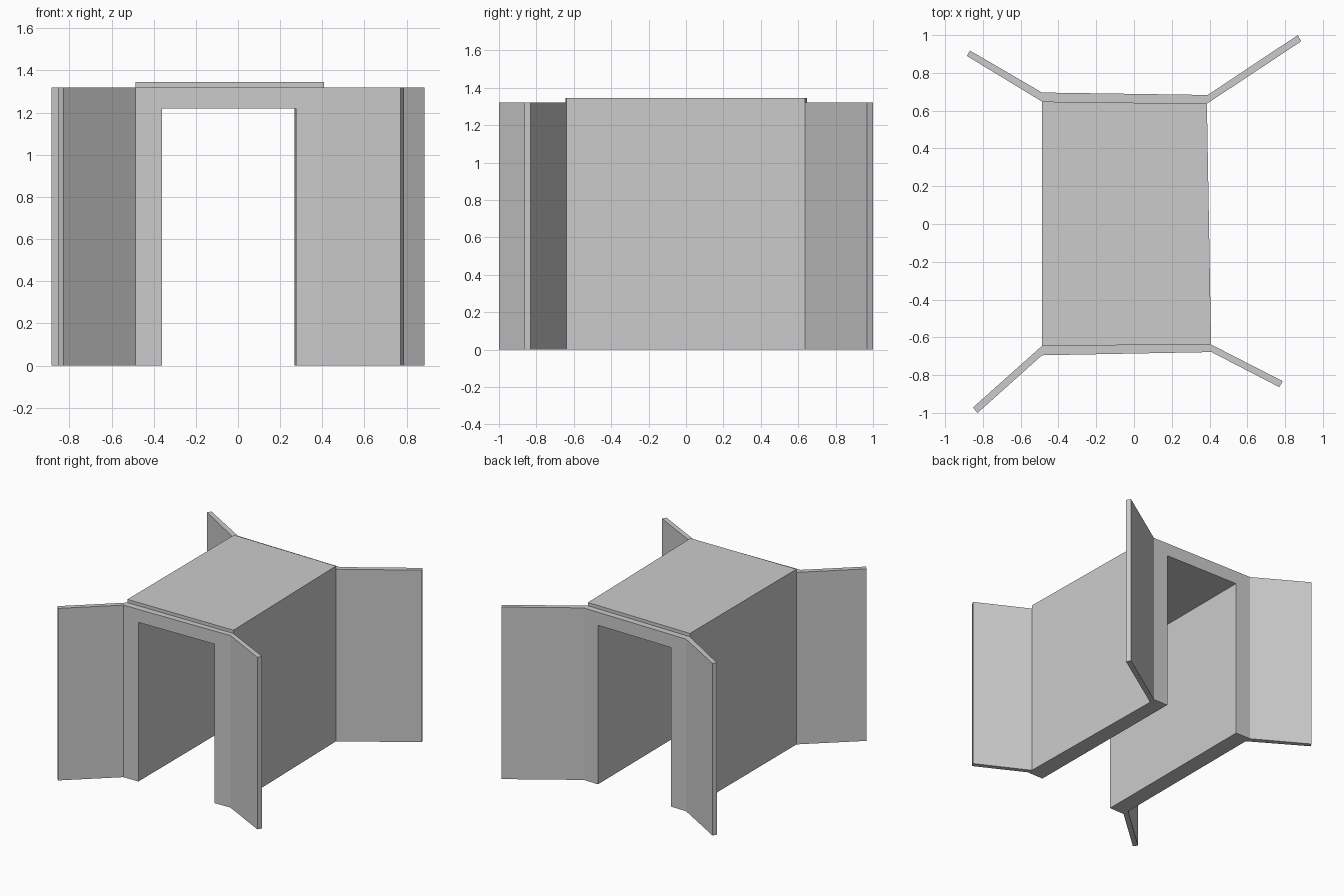
import bpy, bmesh

if "Cube" in bpy.data.objects:
    bpy.data.objects.remove(bpy.data.objects["Cube"])


def prism(name, plan, z0, z1):
    """Extrude a plan outline from z0 up to z1."""
    bm = bmesh.new()
    face = bm.faces.new([bm.verts.new((x, y, z0)) for x, y in plan])
    out = bmesh.ops.extrude_face_region(bm, geom=[face])
    top = [v for v in out["geom"] if isinstance(v, bmesh.types.BMVert)]
    bmesh.ops.translate(bm, verts=top, vec=(0, 0, z1 - z0))
    bmesh.ops.recalc_face_normals(bm, faces=bm.faces[:])
    mesh = bpy.data.meshes.new(name)
    bm.to_mesh(mesh)
    bm.free()
    obj = bpy.data.objects.new(name, mesh)
    bpy.context.collection.objects.link(obj)
    return obj


# Barrel of the culvert, slightly skewed in plan
parts = [prism("culvert_barrel",
               [(-0.487, -0.645), (0.408, -0.638), (0.386, 0.637), (-0.487, 0.648)],
               0, 1.345)]

# Headwalls with their splayed wing walls, one outline per end
parts.append(prism("front_headwall",
                   [(-0.828, -1.0), (-0.487, -0.695), (0.41, -0.678), (0.77, -0.864),
                    (0.787, -0.832), (0.408, -0.638), (-0.487, -0.645), (-0.853, -0.972)],
                   0, 1.32))
parts.append(prism("back_headwall",
                   [(-0.885, 0.89), (-0.487, 0.648), (0.386, 0.637), (0.885, 0.967),
                    (0.867, 1.0), (0.39, 0.683), (-0.487, 0.696), (-0.868, 0.918)],
                   0, 1.32))

# Passage cut through all three parts, open at the ground
cutter = prism("passage_cutter",
               [(-0.36, -0.8), (0.276, -0.8), (0.267, 0.8), (-0.36, 0.8)], -0.2, 1.22)
cutter.hide_render = True
for obj in parts:
    mod = obj.modifiers.new("passage", "BOOLEAN")
    mod.operation = "DIFFERENCE"
    mod.solver = "EXACT"
    mod.object = cutter
    bpy.context.view_layer.objects.active = obj
    bpy.ops.object.modifier_apply(modifier=mod.name)
bpy.data.objects.remove(cutter)
